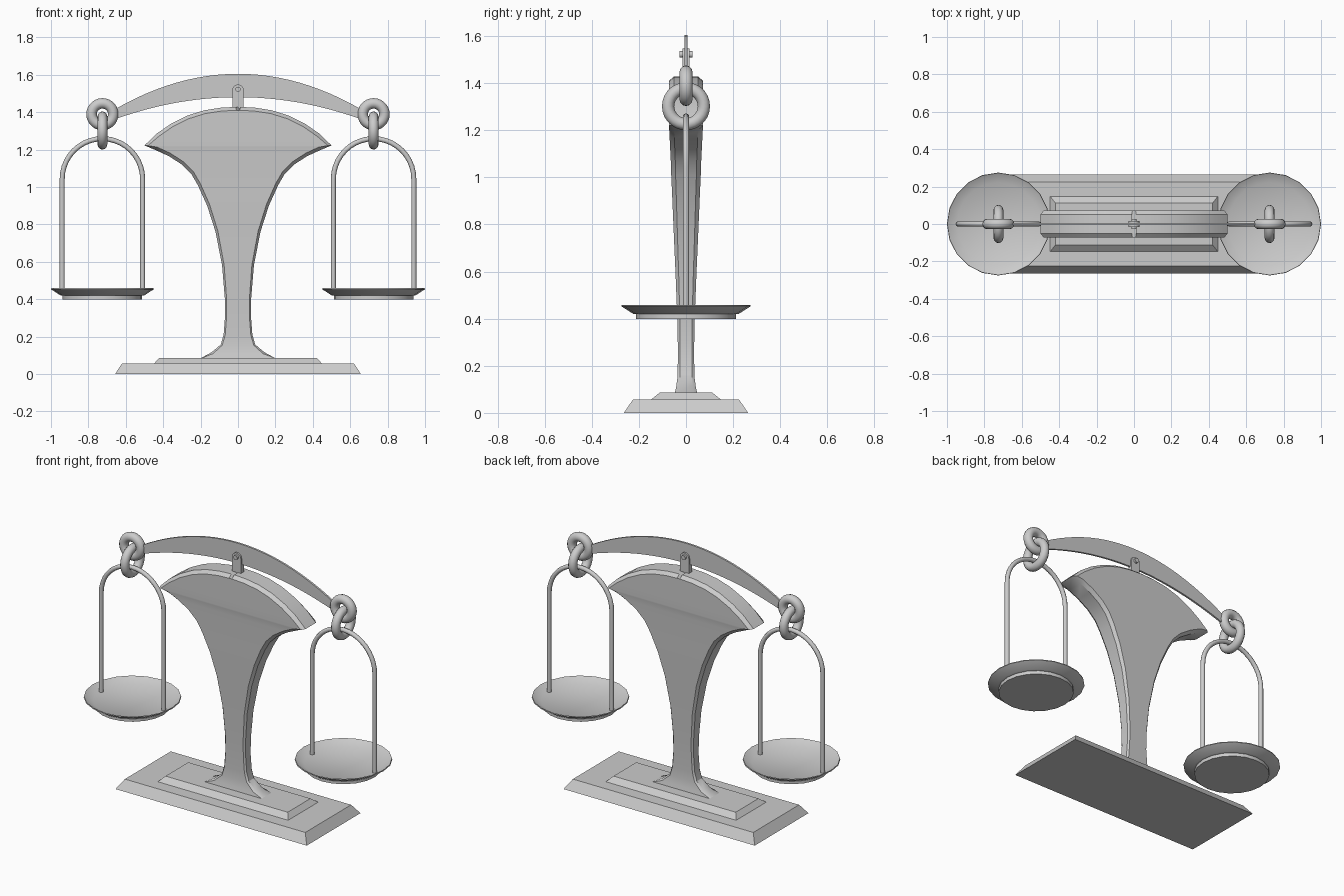
import bpy, bmesh
from math import pi, sin, cos, radians
from mathutils import Vector

if "Cube" in bpy.data.objects:
    bpy.data.objects.remove(bpy.data.objects["Cube"])


def make(name, verts, faces, angle=30):
    me = bpy.data.meshes.new(name)
    bm = bmesh.new()
    vs = [bm.verts.new(v) for v in verts]
    for f in faces:
        bm.faces.new([vs[i] for i in f])
    bmesh.ops.remove_doubles(bm, verts=bm.verts, dist=0.0005)
    bmesh.ops.recalc_face_normals(bm, faces=bm.faces)
    bm.to_mesh(me)
    bm.free()
    ob = bpy.data.objects.new(name, me)
    bpy.context.collection.objects.link(ob)
    smooth(ob, angle)
    return ob


def smooth(ob, angle):
    bpy.ops.object.select_all(action='DESELECT')
    ob.select_set(True)
    bpy.context.view_layer.objects.active = ob
    bpy.ops.object.shade_smooth_by_angle(angle=radians(angle))


def loft(name, rings, caps=True, angle=30):
    """Skin a list of closed rings that have equal point counts."""
    n = len(rings[0])
    verts = [p for r in rings for p in r]
    faces = [(k * n + i, k * n + (i + 1) % n, (k + 1) * n + (i + 1) % n, (k + 1) * n + i)
             for k in range(len(rings) - 1) for i in range(n)]
    if caps:
        faces += [tuple(range(n)), tuple(range((len(rings) - 1) * n, len(rings) * n))]
    return make(name, verts, faces, angle)


def slab(name, levels):
    loft(name, [[(-x, -y, z), (x, -y, z), (x, y, z), (-x, y, z)] for x, y, z in levels])


# Stepped base
slab("base_plinth", [(0.657, 0.264, 0), (0.62, 0.225, 0.057)])
slab("base_step", [(0.45, 0.15, 0.055), (0.42, 0.112, 0.086)])

# Fan-shaped pillar: half outline x, z and half thickness, bottom to top
outline = [(0.20, 0.084, 0.048), (0.14, 0.117, 0.042), (0.092, 0.158, 0.036), (0.077, 0.21, 0.035),
           (0.07, 0.30, 0.035), (0.07, 0.40, 0.037), (0.085, 0.58, 0.044), (0.12, 0.76, 0.052),
           (0.165, 0.90, 0.058), (0.215, 1.01, 0.063), (0.25, 1.07, 0.065), (0.30, 1.12, 0.068),
           (0.37, 1.165, 0.070), (0.44, 1.197, 0.072), (0.50, 1.222, 0.073), (0.435, 1.285, 0.073),
           (0.36, 1.337, 0.073), (0.27, 1.382, 0.073), (0.18, 1.41, 0.073), (0.09, 1.424, 0.073),
           (0.01, 1.428, 0.073)]
rings = []
for i, (x, z, t) in enumerate(outline):
    a, b = outline[max(i - 1, 0)], outline[min(i + 1, len(outline) - 1)]
    d = Vector((b[0] - a[0], b[1] - a[1])).normalized()
    c = 0.25 * t if i else 0
    fx, fz = max(x - d.y * c, 0.005), z + d.x * c      # chamfered face edge
    s = 0.7 * t
    rings.append([(-fx, -t, fz), (fx, -t, fz), (x, -s, z), (x, s, z),
                  (fx, t, fz), (-fx, t, fz), (-x, s, z), (-x, -s, z)])
loft("pillar", rings)

# Thin curved beam
beam = []
for i in range(25):
    x = -0.66 + 1.32 * i / 24
    q = (x / 0.65) ** 2
    top, low = 1.605 - 0.185 * q, 1.48 - 0.115 * q
    beam.append([(x, -0.006, low), (x, 0.006, low), (x, 0.006, top), (x, -0.006, top)])
loft("beam", beam)

# Pivot bracket with rounded top, and its pin
prof = [(-0.03, 1.41), (0.03, 1.41)] + [(0.03 * cos(pi * k / 10), 1.518 + 0.03 * sin(pi * k / 10))
                                        for k in range(11)]
loft("pivot_bracket", [[(x, y, z) for x, z in prof] for y in (-0.015, 0.015)])
bpy.ops.mesh.primitive_cylinder_add(vertices=12, radius=0.014, depth=0.054,
                                    location=(0, 0, 1.522), rotation=(pi / 2, 0, 0))
bpy.context.object.name = "pivot_pin"
smooth(bpy.context.object, 40)


def ring(name, loc, rot, major, minor):
    bpy.ops.mesh.primitive_torus_add(major_segments=28, minor_segments=12, major_radius=major,
                                     minor_radius=minor, location=loc, rotation=rot)
    bpy.context.object.name = name
    smooth(bpy.context.object, 60)


# Pan outline: radius, height
pan = [(0.213, 0.398), (0.213, 0.419), (0.225, 0.421), (0.275, 0.453),
       (0.273, 0.459), (0.222, 0.43)]

for side, cx in (("left", -0.725), ("right", 0.725)):
    # Interlocked rings
    ring(side + "_beam_ring", (cx, 0, 1.389), (pi / 2, 0, 0), 0.058, 0.028)
    ring(side + "_link_ring", (cx, 0, 1.302), (0, pi / 2, 0), 0.076, 0.026)

    # Arched wire hanger swept along its path
    R = 0.215
    path = [(-R, 0.425, pi)] + [(R * cos(a), 1.043 + R * sin(a), a)
                                for a in (pi - pi * k / 20 for k in range(21))] + [(R, 0.425, 0)]
    loft(side + "_hanger", [[(cx + px + 0.0135 * cos(u) * cos(a), 0.0135 * sin(u),
                              pz + 0.0135 * cos(u) * sin(a))
                             for u in (2 * pi * j / 10 for j in range(10))]
                            for px, pz, a in path], angle=50)

    # Shallow pan
    loft(side + "_pan", [[(cx + r * cos(2 * pi * j / 20), r * sin(2 * pi * j / 20), z)
                          for j in range(20)] for r, z in pan])
